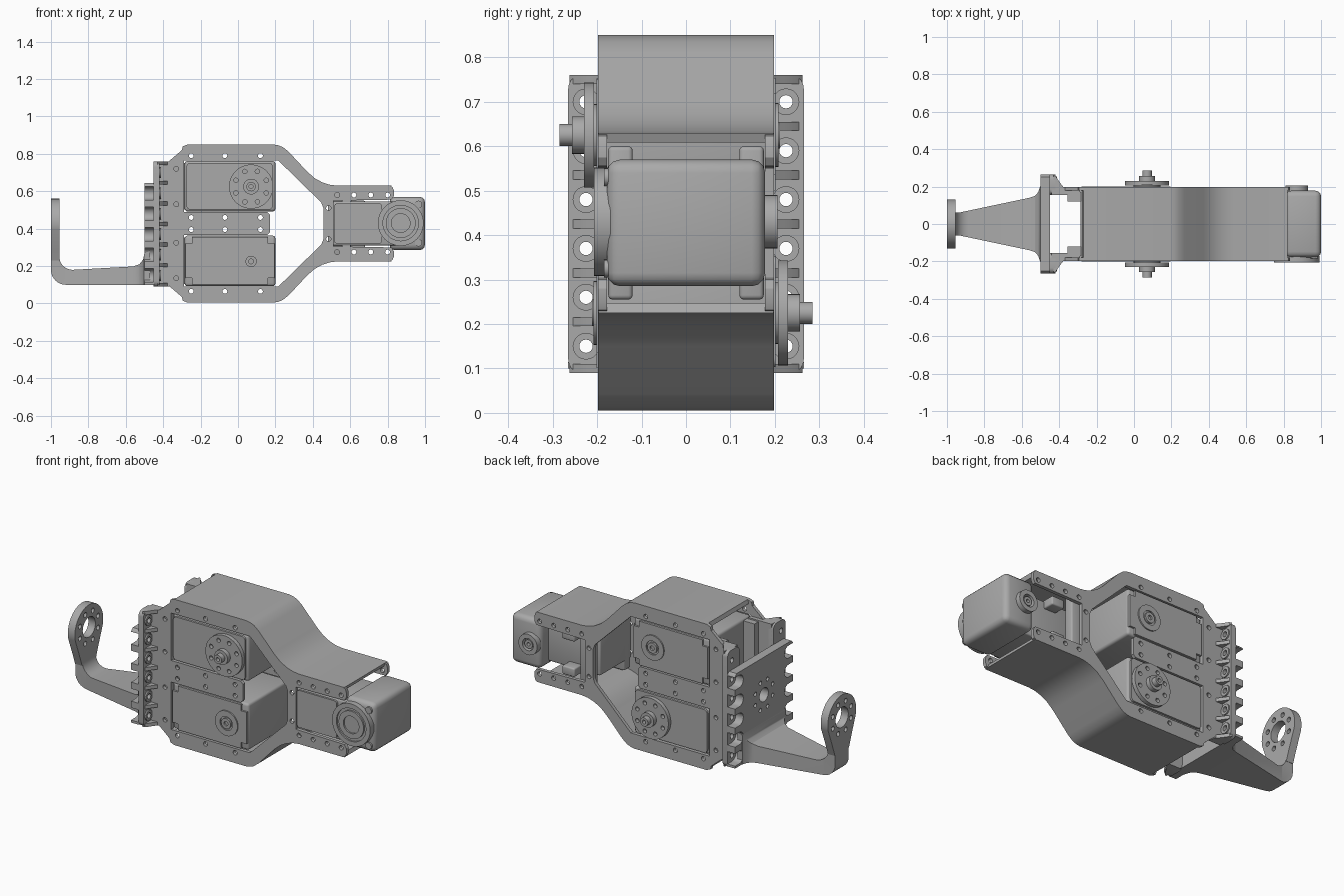
import bpy, bmesh
from math import sin, cos, pi, radians
from mathutils import Matrix, Vector

if "Cube" in bpy.data.objects:
    bpy.data.objects.remove(bpy.data.objects["Cube"], do_unlink=True)

MID = 0.4275  # height of the symmetry plane of the frame

grey = bpy.data.materials.new("plain_grey")
grey.use_nodes = True
grey.diffuse_color = (0.4, 0.4, 0.4, 1)
grey.node_tree.nodes["Principled BSDF"].inputs["Base Color"].default_value = (0.4, 0.4, 0.4, 1)

AXES = {"xy": ((1, 0, 0), (0, 1, 0), (0, 0, 1)),
        "xz": ((1, 0, 0), (0, 0, 1), (0, -1, 0)),
        "yz": ((0, 1, 0), (0, 0, 1), (1, 0, 0))}
DEPTH = {"xy": 2, "xz": 1, "yz": 0}


def finish(name, mesh):
    obj = bpy.data.objects.new(name, mesh)
    bpy.context.collection.objects.link(obj)
    mesh.materials.clear()
    mesh.materials.append(grey)
    bpy.ops.object.select_all(action="DESELECT")
    obj.select_set(True)
    bpy.context.view_layer.objects.active = obj
    bpy.ops.object.shade_smooth_by_angle(angle=radians(32))
    return obj


def evaluated_mesh(obj):
    graph = bpy.context.evaluated_depsgraph_get()
    return bpy.data.meshes.new_from_object(obj.evaluated_get(graph))


def plate(name, loops, plane, a, b):
    """Extrude an outline (first loop) with holes (other loops) from a to b."""
    curve = bpy.data.curves.new(name, "CURVE")
    curve.dimensions, curve.fill_mode = "2D", "BOTH"
    curve.extrude = abs(b - a) / 2
    for loop in loops:
        spline = curve.splines.new("POLY")
        spline.points.add(len(loop) - 1)
        for point, (u, v) in zip(spline.points, loop):
            point.co = (u, v, 0, 1)
        spline.use_cyclic_u = True
    temp = bpy.data.objects.new("temp", curve)
    bpy.context.collection.objects.link(temp)
    mesh = evaluated_mesh(temp)
    bpy.data.objects.remove(temp)
    matrix = Matrix(AXES[plane]).transposed().to_4x4()
    matrix.translation[DEPTH[plane]] = (a + b) / 2
    mesh.transform(matrix)
    bm = bmesh.new()
    bm.from_mesh(mesh)
    bmesh.ops.remove_doubles(bm, verts=bm.verts, dist=1e-5)
    bmesh.ops.recalc_face_normals(bm, faces=bm.faces)
    bm.to_mesh(mesh)
    bm.free()
    return finish(name, mesh)


def box(name, x, y, z, bevel=0.0):
    low, high = Vector((x[0], y[0], z[0])), Vector((x[1], y[1], z[1]))
    bm = bmesh.new()
    bmesh.ops.create_cube(bm, size=1)
    for v in bm.verts:
        v.co = (low + high) / 2 + v.co * (high - low)
    if bevel:
        bmesh.ops.bevel(bm, geom=bm.edges[:], offset=bevel, segments=3, profile=0.5, affect="EDGES")
    mesh = bpy.data.meshes.new(name)
    bm.to_mesh(mesh)
    bm.free()
    return finish(name, mesh)


def arc(u, v, r, start, end, n):
    return [(u + r * cos(radians(start + (end - start) * i / n)),
             v + r * sin(radians(start + (end - start) * i / n))) for i in range(n + 1)]


def circle(u, v, r, n=32):
    return arc(u, v, r, 0, 360, n)[:-1]


def bolt_ring(u, v, ring, r, n):
    return [circle(u + ring * cos(2 * pi * (i + 0.5) / n), v + ring * sin(2 * pi * (i + 0.5) / n), r, 12)
            for i in range(n)]


def rounded(u0, u1, v0, v1, r):
    return (arc(u1 - r, v1 - r, r, 0, 90, 5) + arc(u0 + r, v1 - r, r, 90, 180, 5) +
            arc(u0 + r, v0 + r, r, 180, 270, 5) + arc(u1 - r, v0 + r, r, 270, 360, 5))


def flip(points):
    return [(u, 2 * MID - v) for u, v in reversed(points)]


def span(side, a, b):
    return sorted((side * a, side * b))


# Frame: two curved cover sheets joined to a flat cheek on the front and back
cover = [(-0.27, 0.85), (0.19, 0.85), (0.215, 0.846), (0.24, 0.836), (0.27, 0.812), (0.37, 0.705),
         (0.41, 0.67), (0.45, 0.648), (0.49, 0.635), (0.53, 0.63), (0.82, 0.63)]
sheet = cover + [(u - 0.008, v - 0.022) for u, v in reversed(cover)]
plate("upper_cover", [sheet], "xz", -0.197, 0.197)
plate("lower_cover", [flip(sheet)], "xz", -0.197, 0.197)

outline = [(-0.37, 0.76), (-0.3, 0.82), (-0.295, 0.84)] + cover[:-1] + \
          [(0.81, 0.63), (0.826, 0.623), (0.833, 0.605), (0.833, 0.575), (0.82, 0.555), (0.51, 0.55)]
opening = [(0.17, 0.475), (0.155, 0.49), (-0.29, 0.49), (-0.29, 0.765),
           (0.215, 0.765), (0.445, 0.54), (0.457, 0.51)]
upper_holes = [(x, z) for z in (0.79, 0.46) for x in (-0.25, -0.07, 0.12)] + \
              [(-0.33, 0.72), (-0.33, 0.53), (0.484, 0.51)] + [(x, 0.58) for x in (0.53, 0.62, 0.71, 0.8)]
holes = [circle(x, h, 0.013, 14) for x, z in upper_holes for h in (z, 2 * MID - z)]
for side, label in ((-1, "front"), (1, "back")):
    plate(label + "_cheek", [outline + flip(outline), opening + flip(opening)] + holes,
          "xz", *span(side, 0.178, 0.198))

# Two large motors, the upper one driving forwards and the lower one backwards
for label, z0, z1, zc, drive in (("upper", 0.492, 0.762, 0.625, -1), ("lower", 0.093, 0.363, 0.225, 1)):
    box(label + "_motor", (-0.285, 0.2), (-0.19, 0.19), (z0, z1), 0.015)
    for side in (-1, 1):
        if side == drive:
            panel = rounded(-0.275, 0.185, z0 + 0.01, z1 - 0.01, 0.02)
        else:
            n, x0, x1, a, b = 0.035, -0.28, 0.195, z0 + 0.008, z1 - 0.008
            panel = [(x0 + n, a), (x1 - n, a), (x1 - n, a + n), (x1, a + n), (x1, b - n), (x1 - n, b - n),
                     (x1 - n, b), (x0 + n, b), (x0 + n, b - n), (x0, b - n), (x0, a + n), (x0 + n, a + n)]
        plate(label + "_motor_panel", [panel], "xz", *span(side, 0.18, 0.201))
        box(label + "_motor_ear", (-0.355, -0.28), span(side, 0.12, 0.17), (z0 + 0.01, z1 - 0.01))
        if side == drive:
            plate(label + "_horn", [circle(0.07, zc, 0.118, 48)] + bolt_ring(0.07, zc, 0.088, 0.012, 8),
                  "xz", *span(side, 0.207, 0.23))
            plate(label + "_horn_neck", [circle(0.07, zc, 0.07)], "xz", *span(side, 0.19, 0.21))
            plate(label + "_hub", [circle(0.07, zc, 0.042)], "xz", *span(side, 0.225, 0.256))
            plate(label + "_shaft", [circle(0.07, zc, 0.025), circle(0.07, zc, 0.011, 16)],
                  "xz", *span(side, 0.25, 0.285))
        else:
            plate(label + "_idler", [circle(0.07, zc, 0.072), circle(0.07, zc, 0.04)],
                  "xz", *span(side, 0.19, 0.208))
            plate(label + "_idler_pin", [circle(0.07, zc, 0.03), circle(0.07, zc, 0.013, 16)],
                  "xz", *span(side, 0.19, 0.211))

# End motor
box("end_motor_body", (0.48, 0.85), (-0.185, 0.1), (0.31, 0.545), 0.01)
plate("end_motor_panel", [rounded(0.515, 0.77, 0.32, 0.535, 0.015)], "xz", -0.196, -0.18)
box("end_motor_cap", (0.81, 1.0), (-0.178, 0.178), (0.285, 0.57), 0.03)
plate("end_horn", [circle(0.87, 0.43, 0.122, 48), circle(0.87, 0.43, 0.095)], "xz", -0.207, -0.17)
plate("end_horn_disc", [circle(0.87, 0.43, 0.08), circle(0.87, 0.43, 0.05)], "xz", -0.207, -0.17)
plate("end_horn_floor", [circle(0.87, 0.43, 0.1)], "xz", -0.198, -0.17)
plate("end_idler", [circle(0.87, 0.43, 0.06), circle(0.87, 0.43, 0.035)], "xz", 0.17, 0.206)
plate("end_idler_pin", [circle(0.87, 0.43, 0.025), circle(0.87, 0.43, 0.01, 16)], "xz", 0.17, 0.2)
for z in (0.325, 0.53):
    plate("cap_screw", [circle(0.965, z, 0.02, 16)], "xz", -0.185, 0.16)
    box("end_motor_tab", (0.6, 0.68), (0.09, 0.165), (z - 0.03, z + 0.02), 0.008)
for side in (-1, 1):
    box("end_motor_ear", (0.48, 0.56), span(side, 0.12, 0.175), (0.255, 0.6), 0.01)

# Mounting brackets: bolt strips with gussets and a side plate
bolts = [0.15 + 0.11 * i for i in range(6)]
for side in (-1, 1):
    strip = rounded(*span(side, 0.155, 0.265), 0.09, 0.76, 0.03)
    plate("bracket_strip", [strip] + [circle(side * 0.225, z, 0.015, 16) for z in bolts], "yz", -0.452, -0.42)
    for z in bolts:
        plate("bolt_seat", [circle(side * 0.225, z, 0.03, 20), circle(side * 0.225, z, 0.015, 16)],
              "yz", -0.425, -0.412)
    box("bracket_side", (-0.44, -0.29), span(side, 0.155, 0.178), (0.09, 0.76))
    box("bracket_lip", (-0.44, -0.37), span(side, 0.165, 0.197), (0.09, 0.76))
    gusset = [(-0.43, side * 0.262), (-0.415, side * 0.25), (-0.395, side * 0.22),
              (-0.375, side * 0.195), (-0.43, side * 0.19)]
    for z in [0.1] + [b + 0.055 for b in bolts[:-1]] + [0.75]:
        plate("gusset", [gusset], "xy", z - 0.01, z + 0.01)

# Arm base: plate with scallops around the bolts
edge = [(0.265, 0.1)]
for z in bolts[:-1]:
    edge += [(0.265, z - 0.036)] + arc(0.225, z, 0.036, 270, 90, 10) + [(0.265, z + 0.036)]
edge += [(0.262, 0.635), (0.25, 0.645)]
base = edge + [(-u, v) for u, v in reversed(edge)]
plate("arm_base", [base, circle(0, MID, 0.04)] + bolt_ring(0, MID, 0.085, 0.012, 8), "yz", -0.5, -0.45)

# Arm: side profile trimmed by its tapered plan
profile = arc(-0.92, 0.18, 0.08, 180, 270, 8) + \
    [(-0.47, 0.1), (-0.47, 0.28), (-0.5, 0.27), (-0.507, 0.235), (-0.527, 0.21), (-0.56, 0.198)] + \
    arc(-0.885, 0.25, 0.07, 270, 180, 8) + [(-1.0, 0.25)]
half = [(-1.02, 0.062), (-0.93, 0.062), (-0.56, 0.14), (-0.53, 0.15), (-0.512, 0.17), (-0.502, 0.2), (-0.47, 0.2)]
rough = plate("arm_rough", [profile], "xz", -0.3, 0.3)
plan = plate("arm_plan", [half + [(u, -v) for u, v in reversed(half)]], "xy", 0.0, 0.6)
plan.hide_render = True
trim = rough.modifiers.new("trim", "BOOLEAN")
trim.operation, trim.solver, trim.object = "INTERSECT", "EXACT", plan
trimmed = evaluated_mesh(rough)
bpy.data.objects.remove(rough)
bpy.data.objects.remove(plan)
finish("arm", trimmed)

# Arm head: drop-shaped eye with a bolt circle
drop = arc(0, 0.43, 0.13, -15, 195, 30) + [(-0.085, 0.29), (-0.064, 0.23), (0.064, 0.23), (0.085, 0.29)]
plate("arm_head", [drop, circle(0, 0.43, 0.058)] + bolt_ring(0, 0.43, 0.09, 0.014, 8), "yz", -1.0, -0.955)
